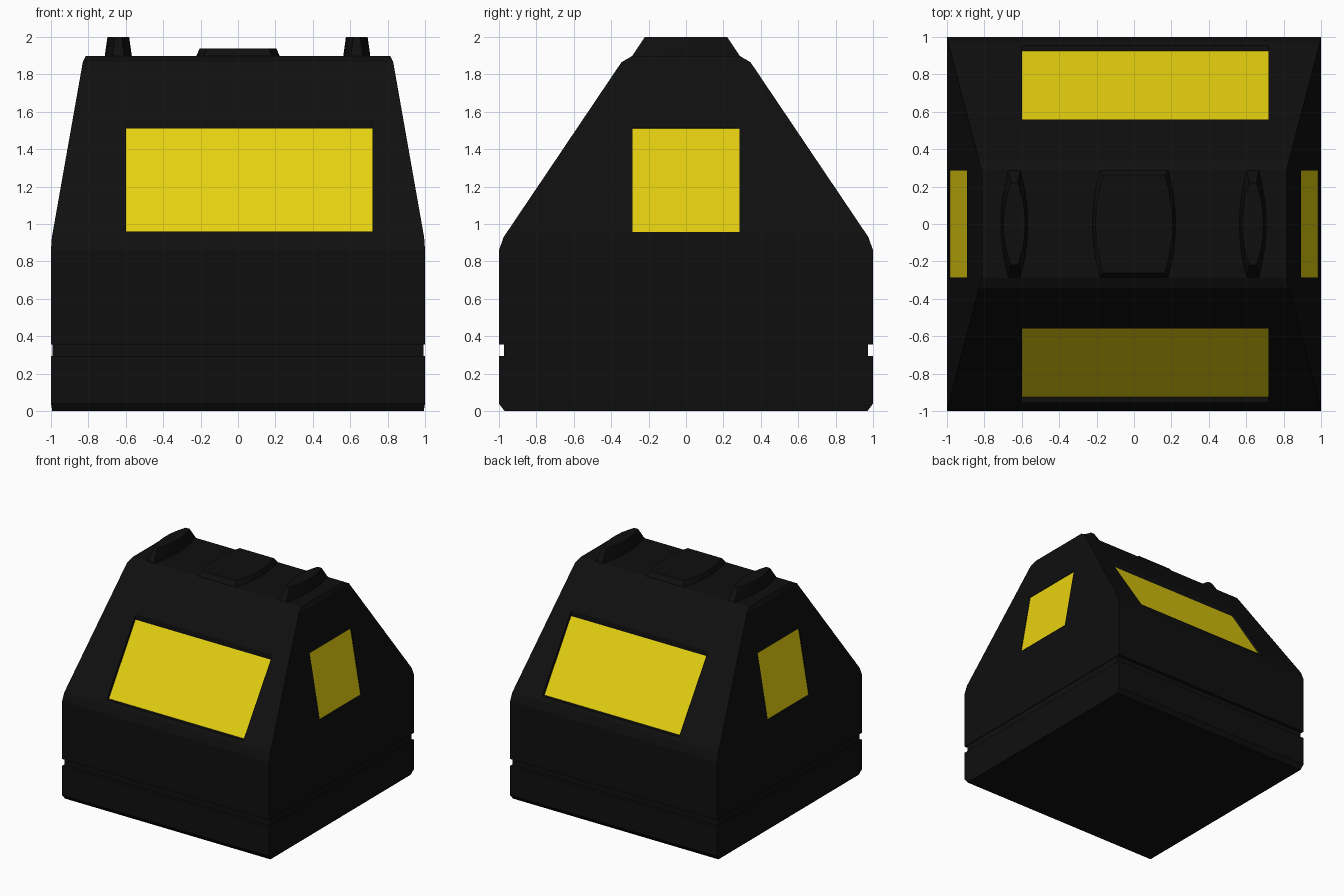
import bpy, bmesh, math

if "Cube" in bpy.data.objects:
    bpy.data.objects.remove(bpy.data.objects["Cube"])


def material(name, rgb):
    m = bpy.data.materials.new(name)
    m.diffuse_color = (*rgb, 1)
    m.use_nodes = True
    m.node_tree.nodes["Principled BSDF"].inputs["Base Color"].default_value = m.diffuse_color
    return m


BLACK = material("black plastic", (0.0048, 0.0048, 0.0048))
YELLOW = material("yellow window", (0.80, 0.64, 0.005))


def finish(bm, name, mats):
    bmesh.ops.recalc_face_normals(bm, faces=bm.faces)
    me = bpy.data.meshes.new(name)
    bm.to_mesh(me)
    bm.free()
    for m in mats:
        me.materials.append(m)
    ob = bpy.data.objects.new(name, me)
    bpy.context.collection.objects.link(ob)
    return ob


# Body: stacked rectangles (half x, half y, z), groove near the base
RINGS = [(.993, .970, 0), (1, 1, .04), (1, 1, .295), (.993, .973, .295),
         (.993, .973, .355), (1, 1, .355), (1, 1, .86), (.995, .975, .93),
         (.83, .345, 1.865), (.815, .29, 1.897)]
SLOPE = 7
bm = bmesh.new()
loops = [[bm.verts.new((sx * x, sy * y, z))
          for sx, sy in ((-1, -1), (1, -1), (1, 1), (-1, 1))]
         for x, y, z in RINGS]
bm.faces.new(loops[0])
bm.faces.new(loops[-1])
lo, hi = RINGS[SLOPE], RINGS[SLOPE + 1]


def surface(axis, z):
    t = (z - lo[2]) / (hi[2] - lo[2])
    return lo[axis] + (hi[axis] - lo[axis]) * t


def window_rect(side, a, b, z0, d0, z1, d1):
    """Corners of a window on side 0 front, 1 right, 2 back, 3 left."""
    s = 1 if side in (1, 2) else -1
    if side in (2, 1):
        a, b = (b, a) if side == 2 else (a, b)
    elif side == 3:
        a, b = b, a
    pts = ((a, z0, d0), (b, z0, d0), (b, z1, d1), (a, z1, d1))
    if side in (0, 2):
        return [bm.verts.new((u, s * d, z)) for u, z, d in pts]
    return [bm.verts.new((s * d, u, z)) for u, z, d in pts]


for i in range(len(loops) - 1):
    for k in range(4):
        n = (k + 1) % 4
        outer = [loops[i][k], loops[i][n], loops[i + 1][n], loops[i + 1][k]]
        if i != SLOPE:
            bm.faces.new(outer)
            continue
        # Sloping wall with a recessed yellow window
        if k in (0, 2):
            hole = window_rect(k, -.6, .72, .96, surface(1, .96), 1.555, surface(1, 1.555))
            deep = window_rect(k, -.6, .72, .96, .926, 1.51, .558)
        else:
            hole = window_rect(k, -.285, .285, .957, surface(0, .957), 1.512, surface(0, 1.512))
            deep = window_rect(k, -.285, .285, .957, .984, 1.51, .886)
        for j in range(4):
            m = (j + 1) % 4
            bm.faces.new((outer[j], outer[m], hole[m], hole[j]))
            bm.faces.new((hole[j], hole[m], deep[m], deep[j]))
        bm.faces.new(deep).material_index = 1
finish(bm, "body", [BLACK, YELLOW])


# Roof ridges: flat ends, bulging sides, tapering upwards
def ridge(name, cx, width, top, inset_x, inset_y):
    def outline(w, length, z):
        pts = []
        for s in (1, -1):
            for i in range(13):
                t = -1 + 2 * i / 12
                bulge = w - .04 * t * t
                pts.append((cx + s * bulge, s * t * length, z))
        return [b.verts.new(p) for p in pts]
    b = bmesh.new()
    low = outline(width, .287, 1.88)
    mid = outline(width, .287, 1.9)
    up = outline(width - inset_x, .287 - inset_y, top)
    for p, q in ((low, mid), (mid, up)):
        for i in range(len(p)):
            n = (i + 1) % len(p)
            b.faces.new((p[i], p[n], q[n], q[i]))
    b.faces.new(low)
    b.faces.new(up)
    ob = finish(b, name, [BLACK])
    bpy.context.view_layer.objects.active = ob
    ob.select_set(True)
    bpy.ops.object.shade_smooth_by_angle(angle=math.radians(25))
    ob.select_set(False)


ridge("left_roof_ridge", -.64, .072, 2.0, .014, .067)
ridge("right_roof_ridge", .635, .072, 2.0, .014, .067)
ridge("middle_roof_ridge", 0, .222, 1.938, .017, .026)
